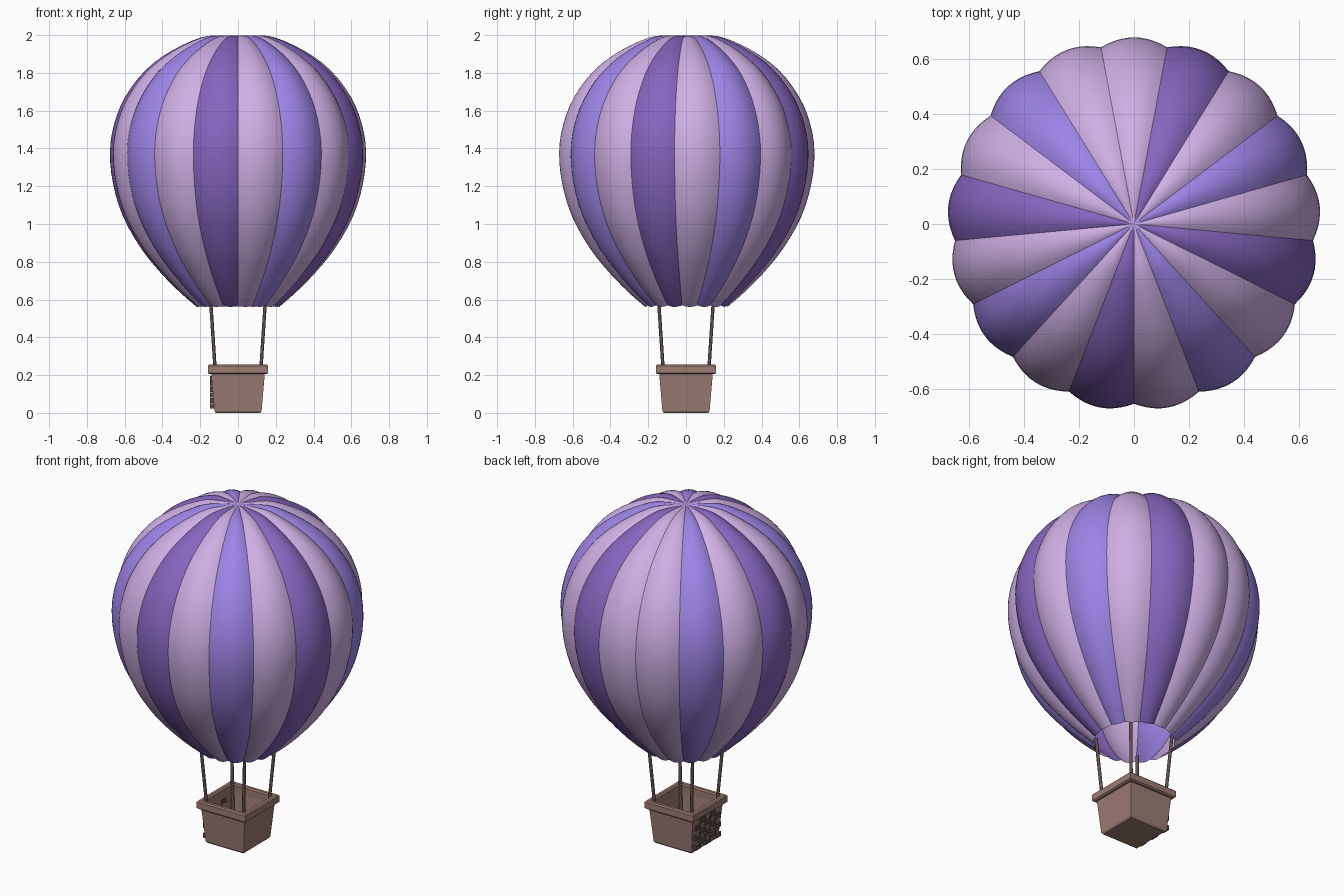
import bpy, bmesh, math
from mathutils import Vector

if "Cube" in bpy.data.objects:
    bpy.data.objects.remove(bpy.data.objects["Cube"])

GORES = 17
STEP = 2 * math.pi / GORES


def material(name, rgb):
    m = bpy.data.materials.new(name)
    m.diffuse_color = (*rgb, 1)
    m.use_nodes = True
    m.node_tree.nodes["Principled BSDF"].inputs["Base Color"].default_value = m.diffuse_color
    return m


PINK = material("pink fabric", (0.62, 0.43, 0.78))
BLUE = material("blue fabric", (0.34, 0.23, 0.80))
PURPLE = material("purple fabric", (0.24, 0.13, 0.52))
WICKER = material("wicker", (0.33, 0.20, 0.17))
ROPE = material("rope", (0.12, 0.08, 0.07))
WEAVE = material("dark weave", (0.11, 0.07, 0.06))


def finish(bm, name, mats, smooth=None):
    me = bpy.data.meshes.new(name)
    bm.to_mesh(me)
    bm.free()
    ob = bpy.data.objects.new(name, me)
    bpy.context.collection.objects.link(ob)
    for m in mats:
        me.materials.append(m)
    if smooth:
        bpy.ops.object.select_all(action='DESELECT')
        ob.select_set(True)
        bpy.context.view_layer.objects.active = ob
        bpy.ops.object.shade_smooth_by_angle(angle=math.radians(smooth))
    return ob


def spline(points, n):
    """Catmull-Rom curve through the points."""
    p = [Vector(q) for q in points]
    p = [2 * p[0] - p[1]] + p + [2 * p[-1] - p[-2]]
    out = []
    for a, b, c, d in zip(p, p[1:], p[2:], p[3:]):
        for i in range(n):
            t = i / n
            out.append(0.5 * (2 * b + (c - a) * t + (2 * a - 5 * b + 4 * c - d) * t * t
                              + (3 * b - a - 3 * c + d) * t ** 3))
    return out + [p[-2]]


# Envelope: seam profile (radius, height), each gore bulging out between two seams
seam = spline([(0, 1.996), (0.1, 1.993), (0.2, 1.976), (0.35, 1.90), (0.48, 1.797),
               (0.58, 1.66), (0.635, 1.52), (0.655, 1.38), (0.64, 1.22), (0.59, 1.05),
               (0.5, 0.885), (0.4, 0.755), (0.3, 0.648), (0.215, 0.57)], 3)
SEG = 10
bm = bmesh.new()
for g in range(GORES):
    a0 = -math.pi / 2 + g * STEP
    mid = a0 + STEP / 2
    out = Vector((math.cos(mid), math.sin(mid), 0))
    side = Vector((-math.sin(mid), math.cos(mid), 0))
    rows = []
    for i, (r, z) in enumerate(seam):
        tan = seam[min(i + 1, len(seam) - 1)] - seam[max(i - 1, 0)]
        normal = (out * -tan.y + Vector((0, 0, tan.x))).normalized()
        half = r * math.sin(STEP / 2)
        base = out * r * math.cos(STEP / 2) + Vector((0, 0, z))
        rows.append([bm.verts.new(base + side * half * t + normal * 0.3 * half * (1 - t * t))
                     for t in (2 * k / SEG - 1 for k in range(SEG + 1))])
    colour = (0, 1, 0, 2)[(g if g < 9 else g - 9) % 4]
    for up, low in zip(rows, rows[1:]):
        for k in range(SEG):
            f = bm.faces.new((up[k], low[k], low[k + 1], up[k + 1]))
            f.material_index = colour
bmesh.ops.remove_doubles(bm, verts=bm.verts, dist=1e-5)
finish(bm, "envelope", [PINK, BLUE, PURPLE], 25)


def square_loft(name, rings, closed, mat):
    """Loft square rings given as (half width, height)."""
    bm = bmesh.new()
    loops = [[bm.verts.new((h * x, h * y, z)) for x, y in ((-1, -1), (1, -1), (1, 1), (-1, 1))]
             for h, z in rings]
    pairs = list(zip(loops, loops[1:])) + ([(loops[-1], loops[0])] if closed else [])
    for a, b in pairs:
        for k in range(4):
            j = (k + 1) % 4
            bm.faces.new((a[k], a[j], b[j], b[k]))
    if not closed:
        bm.faces.new(loops[0][::-1])
        bm.faces.new(loops[-1])
    bmesh.ops.recalc_face_normals(bm, faces=bm.faces)
    return finish(bm, name, [mat])


# Basket body and rim
square_loft("basket", [(0.118, 0), (0.125, 0.01), (0.142, 0.21), (0.13, 0.21), (0.114, 0.02)],
            False, WICKER)
square_loft("basket_rim", [(0.152, 0.205), (0.16, 0.212), (0.16, 0.248), (0.153, 0.255),
                           (0.136, 0.255), (0.129, 0.248), (0.129, 0.205)], True, WICKER)

# Woven patches on the left wall
bm = bmesh.new()
for row in range(6):
    for col in range(5):
        if (row + col) % 2 == 0:
            made = bmesh.ops.create_cube(bm, size=1)["verts"]
            bmesh.ops.scale(bm, vec=(0.022, 0.046, 0.027), verts=made)
            bmesh.ops.translate(bm, vec=(-0.137, (col - 2) * 0.047, 0.036 + row * 0.029),
                                verts=made)
finish(bm, "basket_weave", [WEAVE])

# Four corner ropes from inside the basket to the envelope mouth
bm = bmesh.new()
for sx in (-1, 1):
    for sy in (-1, 1):
        lo = Vector((0.108 * sx, 0.108 * sy, 0.03))
        hi = Vector((0.145 * sx, 0.145 * sy, 0.595))
        made = bmesh.ops.create_cone(bm, cap_ends=True, segments=10, radius1=0.009,
                                     radius2=0.009, depth=(hi - lo).length)["verts"]
        bmesh.ops.rotate(bm, verts=made,
                         matrix=(hi - lo).to_track_quat('Z', 'Y').to_matrix())
        bmesh.ops.translate(bm, verts=made, vec=(lo + hi) / 2)
finish(bm, "ropes", [ROPE], 40)
